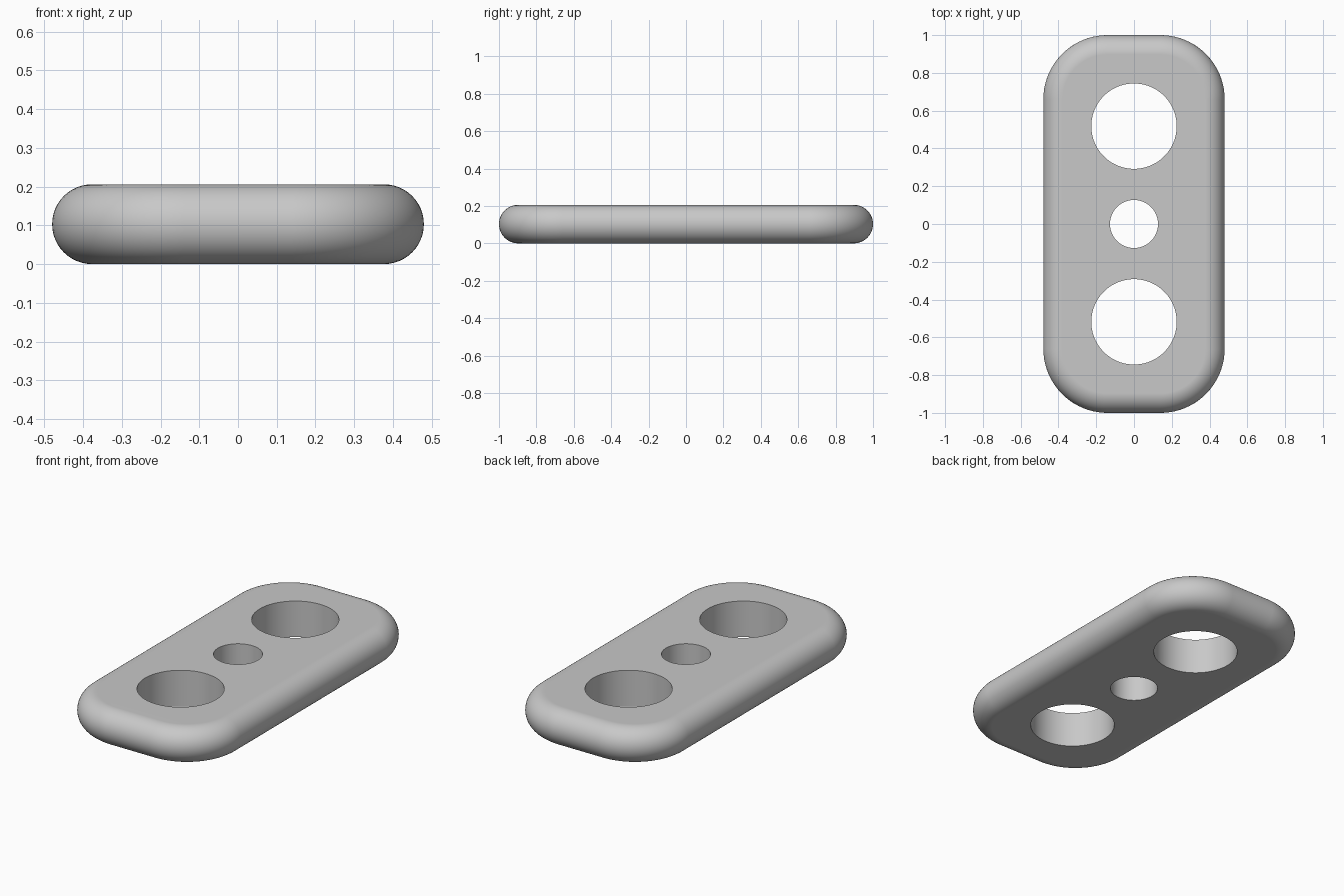
import bpy
import bmesh
from math import cos, sin, pi

HALF_W, HALF_L, HEIGHT = 0.48, 1.0, 0.206
CORNER = 0.34            # plan corner radius
EDGE = HEIGHT / 2        # full-round side profile
CORNER_STEPS, EDGE_STEPS = 20, 24

if "Cube" in bpy.data.objects:
    bpy.data.objects.remove(bpy.data.objects["Cube"])

# Material
grey = bpy.data.materials.new("light_grey")
grey.use_nodes = True
colour = (0.58, 0.58, 0.58, 1)
grey.diffuse_color = colour
grey.node_tree.nodes["Principled BSDF"].inputs["Base Color"].default_value = colour


def rounded_ring(bm, inset, z):
    """Rounded rectangle of vertices, shrunk by inset."""
    ring = []
    r = CORNER - inset
    for quarter, (sx, sy) in enumerate([(1, 1), (-1, 1), (-1, -1), (1, -1)]):
        for i in range(CORNER_STEPS + 1):
            a = (quarter + i / CORNER_STEPS) * pi / 2
            ring.append(bm.verts.new((sx * (HALF_W - CORNER) + r * cos(a),
                                      sy * (HALF_L - CORNER) + r * sin(a), z)))
    return ring


# Plate body: rings swept up the half-round edge, capped top and bottom
bm = bmesh.new()
rings = []
for k in range(EDGE_STEPS + 1):
    a = -pi / 2 + pi * k / EDGE_STEPS
    rings.append(rounded_ring(bm, EDGE * (1 - cos(a)), EDGE * (1 + sin(a))))
for low, high in zip(rings, rings[1:]):
    for i in range(len(low)):
        j = (i + 1) % len(low)
        bm.faces.new((low[i], low[j], high[j], high[i]))
bm.faces.new(rings[-1])
bm.faces.new(list(reversed(rings[0])))
mesh = bpy.data.meshes.new("plate")
bm.to_mesh(mesh)
bm.free()
mesh.materials.append(grey)
plate = bpy.data.objects.new("plate", mesh)
bpy.context.collection.objects.link(plate)


def select_only(obj):
    bpy.ops.object.select_all(action='DESELECT')
    obj.select_set(True)
    bpy.context.view_layer.objects.active = obj


def drill(name, y, radius):
    """Cut a straight round hole through the plate."""
    bpy.ops.mesh.primitive_cylinder_add(vertices=96, radius=radius, depth=1,
                                        location=(0, y, EDGE))
    cutter = bpy.context.object
    cutter.name = name
    cutter.hide_render = True
    cutter.data.materials.append(grey)
    select_only(plate)
    mod = plate.modifiers.new(name, 'BOOLEAN')
    mod.operation = 'DIFFERENCE'
    mod.solver = 'EXACT'
    mod.object = cutter
    bpy.ops.object.modifier_apply(modifier=mod.name)
    bpy.data.objects.remove(cutter)


# Three through holes
drill("front_hole_cutter", -0.518, 0.226)
drill("centre_hole_cutter", 0, 0.127)
drill("back_hole_cutter", 0.518, 0.226)

# Smooth rounded sides, crisp hole rims, flat faces kept flat
select_only(plate)
bpy.ops.object.shade_smooth_by_angle(angle=pi / 6)
weighted = plate.modifiers.new("weighted_normals", 'WEIGHTED_NORMAL')
weighted.keep_sharp = True
